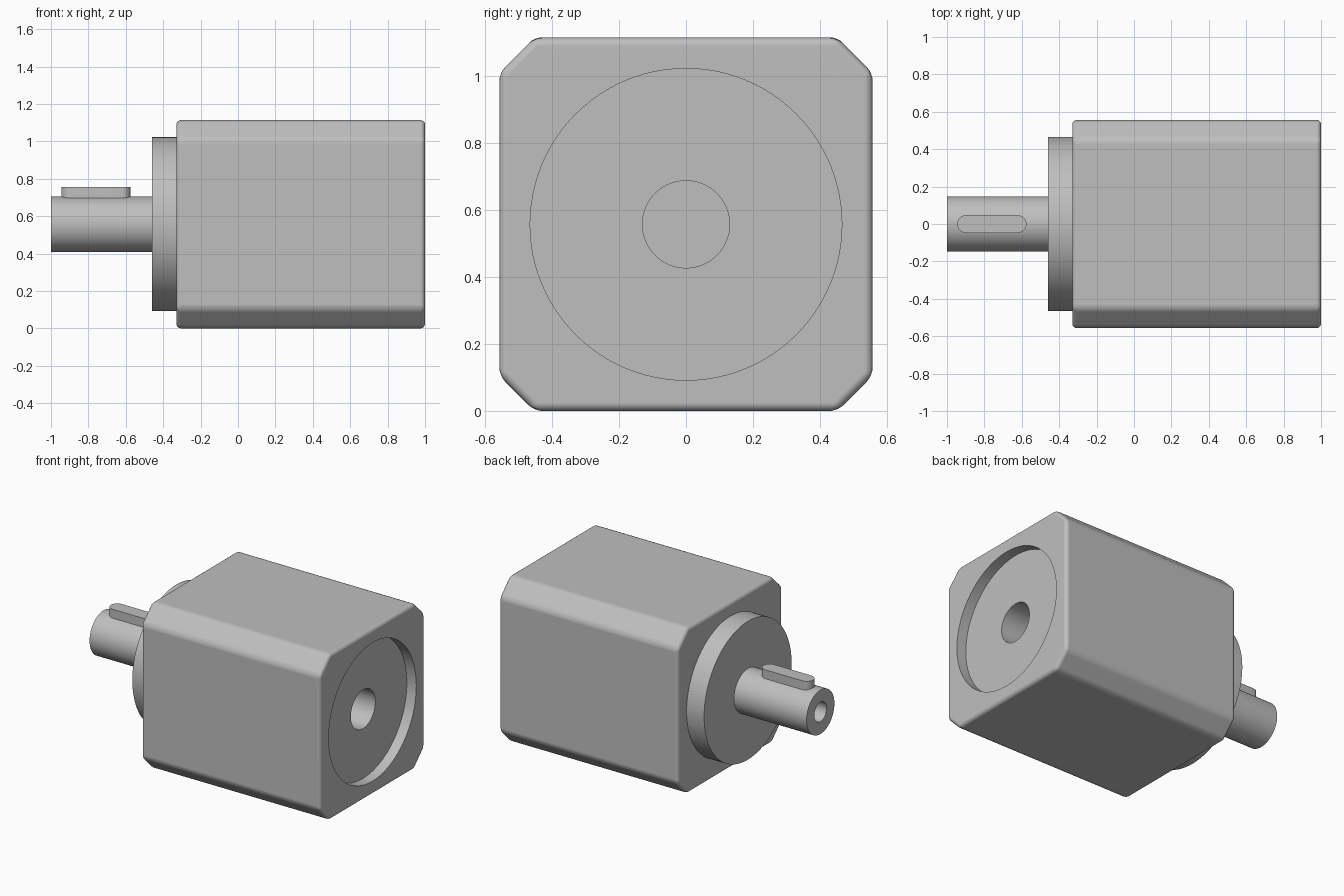
import bpy, bmesh, math
from mathutils import Matrix

if "Cube" in bpy.data.objects:
    bpy.data.objects.remove(bpy.data.objects["Cube"], do_unlink=True)

HALF = 0.557      # half the width of the housing, also the axis height
CHAMFER = 0.105

steel = bpy.data.materials.new("plain_grey_steel")
steel.use_nodes = True
grey = (0.52, 0.52, 0.52, 1)
steel.diffuse_color = grey
steel.node_tree.nodes["Principled BSDF"].inputs["Base Color"].default_value = grey


def finish(name, bm):
    bmesh.ops.recalc_face_normals(bm, faces=bm.faces)
    mesh = bpy.data.meshes.new(name)
    bm.to_mesh(mesh)
    bm.free()
    mesh.materials.append(steel)
    obj = bpy.data.objects.new(name, mesh)
    bpy.context.collection.objects.link(obj)
    return obj


def activate(obj):
    bpy.ops.object.select_all(action='DESELECT')
    obj.select_set(True)
    bpy.context.view_layer.objects.active = obj


def smooth(obj):
    activate(obj)
    bpy.ops.object.shade_smooth_by_angle(angle=math.radians(32))


def lathe(name, profile, steps=96):
    """Revolve (x, radius) points around the shaft axis."""
    bm = bmesh.new()
    verts = [bm.verts.new((x, 0, HALF + r)) for x, r in profile]
    edges = [bm.edges.new(pair) for pair in zip(verts, verts[1:])]
    bmesh.ops.spin(bm, geom=verts + edges, cent=(0, 0, HALF), axis=(1, 0, 0),
                   angle=math.tau, steps=steps, use_merge=False)
    bmesh.ops.remove_doubles(bm, verts=bm.verts, dist=1e-5)
    return finish(name, bm)


def prism(name, outline, offset):
    """Extrude a closed 3D outline along an offset."""
    bm = bmesh.new()
    face = bm.faces.new([bm.verts.new(p) for p in outline])
    result = bmesh.ops.extrude_face_region(bm, geom=[face], use_keep_orig=True)
    moved = [g for g in result["geom"] if isinstance(g, bmesh.types.BMVert)]
    bmesh.ops.translate(bm, verts=moved, vec=offset)
    return finish(name, bm)


# Housing: eight-sided block with softened edges
inner = HALF - CHAMFER
section = []
for sy, sz in ((1, 1), (-1, 1), (-1, -1), (1, -1)):
    pair = [(HALF * sy, inner * sz), (inner * sy, HALF * sz)]
    section += pair if sy * sz > 0 else pair[::-1]
housing = prism("housing", [(-0.33, y, HALF + z) for y, z in section], (1.33, 0, 0))
bevel = housing.modifiers.new("soft_edges", 'BEVEL')
bevel.width = 0.025
bevel.segments = 4
bevel.limit_method = 'ANGLE'
bevel.angle_limit = math.radians(30)

# Round recess and bore in the rear face
cutter = lathe("recess_cutter", [(1.1, 0), (1.1, 0.465), (0.93, 0.465),
                                 (0.93, 0.13), (0.5, 0.13), (0.5, 0)])
cutter.hide_render = True
cut = housing.modifiers.new("recess", 'BOOLEAN')
cut.operation = 'DIFFERENCE'
cut.solver = 'EXACT'
cut.object = cutter
activate(housing)
for modifier_name in ("soft_edges", "recess"):
    bpy.ops.object.modifier_apply(modifier=modifier_name)
bpy.data.objects.remove(cutter, do_unlink=True)
smooth(housing)
weighted = housing.modifiers.new("even_shading", 'WEIGHTED_NORMAL')
weighted.keep_sharp = True

# Pilot flange
flange = lathe("flange", [(-0.46, 0), (-0.46, 0.465), (-0.32, 0.465), (-0.32, 0)])
smooth(flange)

# Output shaft with a centre hole in its end
shaft = lathe("shaft", [(-0.65, 0), (-0.65, 0.065), (-1, 0.065),
                        (-1, 0.148), (-0.45, 0.148), (-0.45, 0)])
smooth(shaft)

# Round-ended key on top of the shaft
radius, arc = 0.047, 16
outline = []
for centre, start in ((-0.622, -0.5), (-0.898, 0.5)):
    for i in range(arc + 1):
        a = math.pi * (start + i / arc)
        outline.append((centre + radius * math.cos(a), radius * math.sin(a), 0.66))
key = prism("shaft_key", outline, (0, 0, 0.097))
smooth(key)
